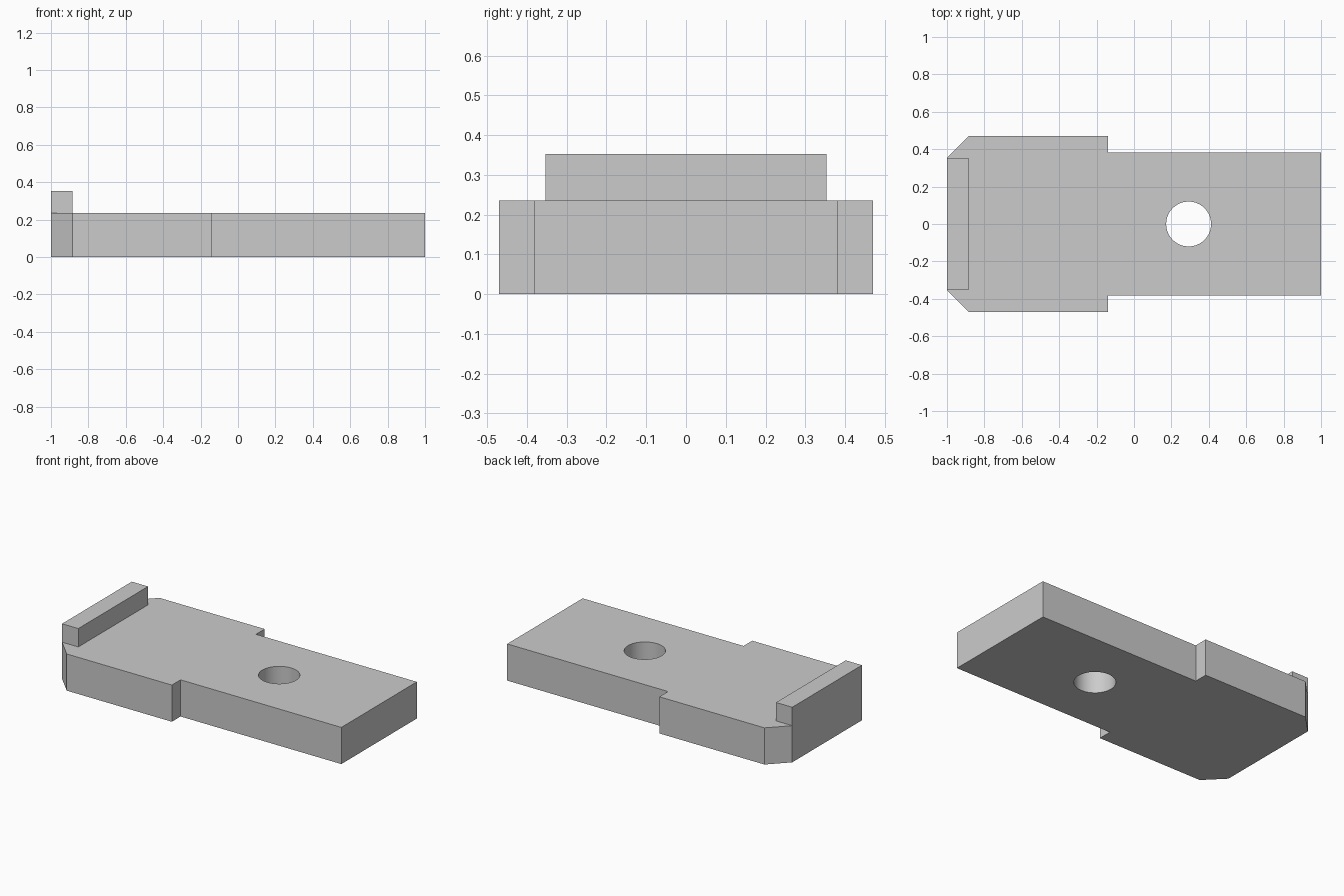
import bpy
import bmesh
import math

old = bpy.data.objects.get("Cube")
if old:
    bpy.data.objects.remove(old, do_unlink=True)

THICK = 0.235   # plate thickness
TOP = 0.353     # top of the end lip
LIP_X = -0.885  # inner face of the lip, also where the corner chamfers end
LIP_Y = 0.353   # half length of the lip

grey = bpy.data.materials.new("plain grey")
grey.use_nodes = True
colour = (0.6, 0.6, 0.6, 1)
grey.diffuse_color = colour
grey.node_tree.nodes["Principled BSDF"].inputs["Base Color"].default_value = colour


def prism(name, outline, z0, z1):
    """Extrude a flat outline from z0 to z1."""
    bm = bmesh.new()
    base = bm.faces.new([bm.verts.new((x, y, z0)) for x, y in outline])
    ext = bmesh.ops.extrude_face_region(bm, geom=[base], use_keep_orig=True)
    top = [v for v in ext["geom"] if isinstance(v, bmesh.types.BMVert)]
    bmesh.ops.translate(bm, verts=top, vec=(0, 0, z1 - z0))
    bmesh.ops.recalc_face_normals(bm, faces=bm.faces)
    mesh = bpy.data.meshes.new(name)
    bm.to_mesh(mesh)
    bm.free()
    obj = bpy.data.objects.new(name, mesh)
    bpy.context.collection.objects.link(obj)
    mesh.materials.append(grey)
    return obj


def mirrored(half):
    """Close a half outline by mirroring it across y = 0."""
    return half + [(x, -y) for x, y in reversed(half)]


# Stepped plate with two chamfered corners
plate = prism("plate", mirrored([(-1, LIP_Y), (LIP_X, 0.47), (-0.14, 0.47),
                                 (-0.14, 0.382), (1, 0.382)]), 0, THICK)

# Raised lip across the chamfered end
prism("end_lip", mirrored([(-1, LIP_Y), (LIP_X, LIP_Y)]), THICK, TOP)

# Round through hole
ring = [math.tau * i / 64 for i in range(64)]
cutter = prism("hole_cutter", [(0.292 + 0.12 * math.cos(a), 0.12 * math.sin(a))
                               for a in ring], -0.1, THICK + 0.1)
cut = plate.modifiers.new("hole", 'BOOLEAN')
cut.operation = 'DIFFERENCE'
cut.solver = 'EXACT'
cut.object = cutter

# Apply the cut, drop the cutter and smooth the hole wall
bpy.ops.object.select_all(action='DESELECT')
plate.select_set(True)
bpy.context.view_layer.objects.active = plate
bpy.ops.object.modifier_apply(modifier=cut.name)
bpy.data.objects.remove(cutter, do_unlink=True)
bpy.ops.object.shade_smooth_by_angle(angle=math.radians(30))
